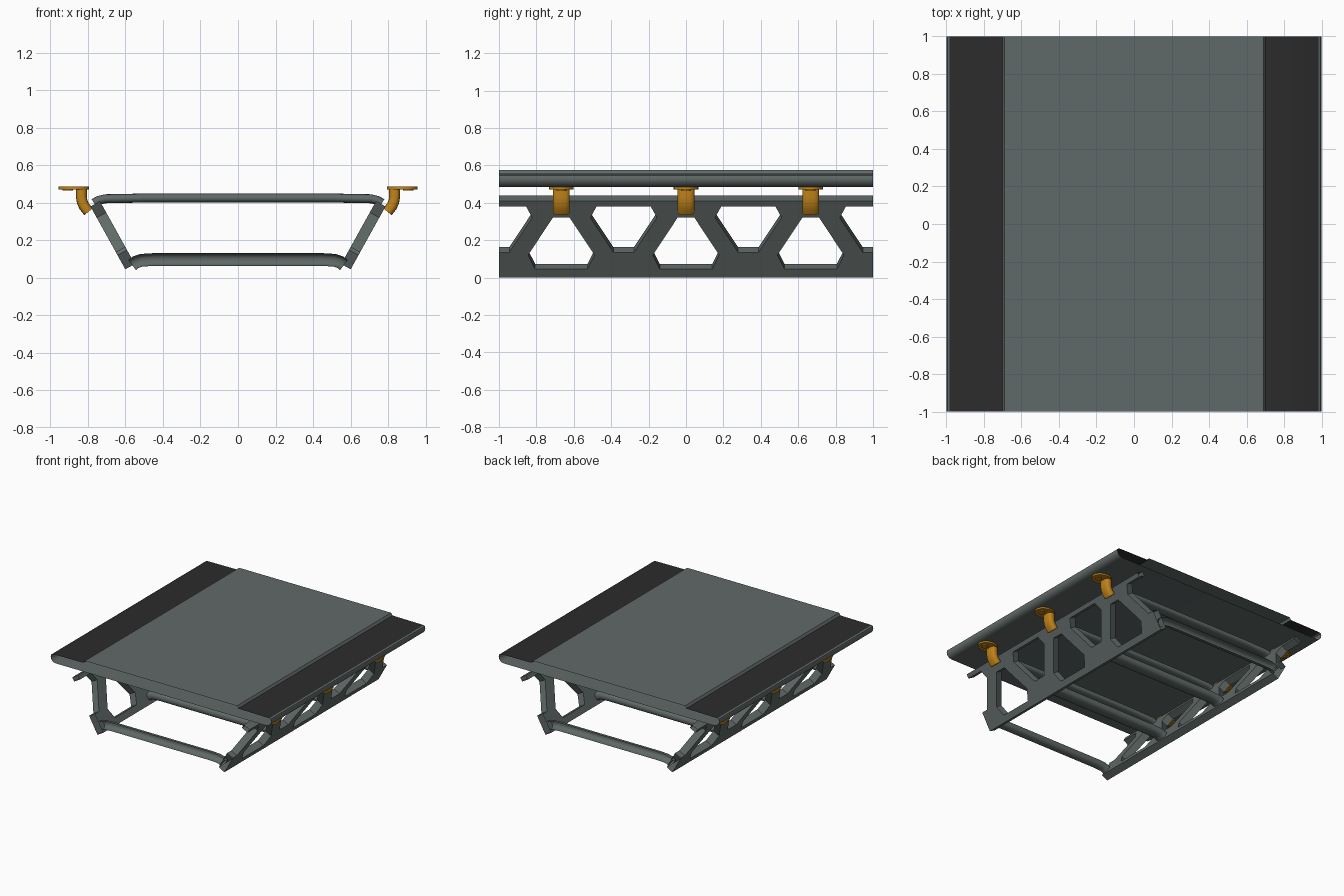
import bpy, bmesh, math
from mathutils import Matrix

if "Cube" in bpy.data.objects:
    bpy.data.objects.remove(bpy.data.objects["Cube"])


def material(name, rgb):
    m = bpy.data.materials.new(name)
    m.diffuse_color = (*rgb, 1)
    m.use_nodes = True
    m.node_tree.nodes["Principled BSDF"].inputs["Base Color"].default_value = m.diffuse_color
    return m


GREY = material("grey_green_metal", (0.118, 0.143, 0.138))
BLACK = material("black_tread", (0.025, 0.025, 0.025))
ORANGE = material("orange_paint", (0.53, 0.23, 0.010))


def finish(bm, name, mats, angle=35):
    me = bpy.data.meshes.new(name)
    bm.to_mesh(me)
    bm.free()
    ob = bpy.data.objects.new(name, me)
    bpy.context.collection.objects.link(ob)
    for m in mats:
        me.materials.append(m)
    bpy.ops.object.select_all(action='DESELECT')
    ob.select_set(True)
    bpy.context.view_layer.objects.active = ob
    bpy.ops.object.shade_smooth_by_angle(angle=math.radians(angle))
    return ob


def mirror_x(ob):
    ob.modifiers.new("mirror", 'MIRROR').use_axis[0] = True


def sweep(bm, path, y0, ry, rn, power=1.0, n=20, a0=0, a1=360, caps=False):
    """Sweep a rounded section along a path in the XZ plane."""
    closed = a1 - a0 == 360
    count = n if closed else n + 1
    rings = []
    for i, (x, z) in enumerate(path):
        xa, za = path[max(i - 1, 0)]
        xb, zb = path[min(i + 1, len(path) - 1)]
        l = math.hypot(xb - xa, zb - za)
        nx, nz = -(zb - za) / l, (xb - xa) / l
        ring = []
        for k in range(count):
            a = math.radians(a0 + (a1 - a0) * k / n)
            c, s = math.cos(a), math.sin(a)
            c = math.copysign(abs(c) ** power, c) * ry
            s = math.copysign(abs(s) ** power, s) * rn
            ring.append(bm.verts.new((x + nx * s, y0 + c, z + nz * s)))
        rings.append(ring)
    for r, q in zip(rings, rings[1:]):
        for k in range(n):
            j = (k + 1) % count
            bm.faces.new((r[k], r[j], q[j], q[k]))
    if caps:
        bm.faces.new(rings[0])
        bm.faces.new(rings[-1])
    if closed:
        bmesh.ops.recalc_face_normals(bm, faces=bm.faces)


def disc(bm, x, y, z, rx, ry, h, n=24):
    mat = Matrix.Translation((x, y, z)) @ Matrix.Diagonal((rx, ry, h, 1))
    bmesh.ops.create_cone(bm, cap_ends=True, segments=n, radius1=1, radius2=1,
                          depth=1, matrix=mat)


# deck: open-ended hollow slab with raised centre and dark tread strips
half = [(0.69, 0.575), (0.702, 0.556), (0.985, 0.553), (0.995, 0.546),
        (1.0, 0.532), (0.998, 0.515), (0.988, 0.498), (0.97, 0.487), (0.95, 0.484)]
prof = half + [(-x, z) for x, z in reversed(half)]
bm = bmesh.new()
ends = [[bm.verts.new((x, y, z)) for x, z in prof] for y in (-1, 1)]
for i in range(len(prof)):
    j = (i + 1) % len(prof)
    f = bm.faces.new((ends[0][i], ends[0][j], ends[1][j], ends[1][i]))
    xc = abs(prof[i][0] + prof[j][0]) / 2
    zc = (prof[i][1] + prof[j][1]) / 2
    f.material_index = 1 if 0.75 < xc < 0.9 and zc > 0.55 else 0
bmesh.ops.recalc_face_normals(bm, faces=bm.faces)
finish(bm, "deck", [GREY, BLACK])

# side truss: leaning plate with chamfered triangular openings, open at its ends
DX, DZ, T = 0.485, 0.874, 0.058
down = [(-0.055, 0.135), (0.055, 0.135), (0.178, 0.32), (0.145, 0.38),
        (-0.145, 0.38), (-0.178, 0.32)]
up = [(-0.045, 0.32), (-0.178, 0.12), (-0.14, 0.045), (0.14, 0.045),
      (0.178, 0.12), (0.045, 0.32)]
notch = [(1, 0.135), (0.945, 0.135), (0.822, 0.32), (0.855, 0.38), (1, 0.38)]
outline = ([(-1, 0), (1, 0)] + notch + [(1, 0.41), (-1, 0.41)]
           + [(-y, z) for y, z in reversed(notch)])
loops = [outline]
loops += [[(y + c, z) for y, z in down] for c in (-1 / 3, 1 / 3)]
loops += [[(y + c, z) for y, z in up] for c in (-2 / 3, 0, 2 / 3)]
cu = bpy.data.curves.new("truss_outline", 'CURVE')
cu.dimensions = '2D'
cu.fill_mode = 'BOTH'
cu.extrude = T / 2
for pts in loops:
    s = cu.splines.new('POLY')
    s.points.add(len(pts) - 1)
    for p, (y, z) in zip(s.points, pts):
        p.co = (y, z / DZ, 0, 1)
    s.use_cyclic_u = True
tmp = bpy.data.objects.new("truss_outline", cu)
bpy.context.collection.objects.link(tmp)
bpy.context.view_layer.update()
me = bpy.data.meshes.new_from_object(tmp.evaluated_get(bpy.context.evaluated_depsgraph_get()))
bm = bmesh.new()
bm.from_mesh(me)
bpy.data.objects.remove(tmp)
bpy.data.meshes.remove(me)
bmesh.ops.remove_doubles(bm, verts=bm.verts, dist=0.0005)
tips = [f for f in bm.faces if all(abs(v.co.x) > 0.999 for v in f.verts)
        and max(v.co.x for v in f.verts) - min(v.co.x for v in f.verts) < 0.01]
bmesh.ops.delete(bm, geom=tips, context='FACES')
bmesh.ops.recalc_face_normals(bm, faces=bm.faces)
bm.transform(Matrix(((0, DX, DZ, 0.576 - DZ * T / 2), (1, 0, 0, 0),
                     (0, DZ, -DX, DX * T / 2), (0, 0, 0, 1))))
for f in bm.faces:
    f.material_index = 0
mirror_x(finish(bm, "side_truss", [GREY], 20))


def both(path):
    return [(-x, z) for x, z in path] + list(reversed(path))


# lower crossbars: two whole, two half ones at the open ends
low = both([(0.565, 0.068), (0.545, 0.083), (0.515, 0.093), (0.45, 0.097)])
bm = bmesh.new()
for y in (-1 / 3, 1 / 3):
    sweep(bm, low, y, 0.052, 0.034, 0.8)
finish(bm, "lower_crossbars", [GREY])
bm = bmesh.new()
sweep(bm, low, -1, 0.052, 0.034, 0.8, 10, -90, 90)
sweep(bm, low, 1, 0.052, 0.034, 0.8, 10, 90, 270)
finish(bm, "end_crossbars", [GREY])

# upper crossbars
top = both([(0.768, 0.398), (0.745, 0.412), (0.71, 0.421), (0.5, 0.425)])
bm = bmesh.new()
for y in (-2 / 3, 0, 2 / 3):
    sweep(bm, top, y, 0.045, 0.024, 0.8)
finish(bm, "upper_crossbars", [GREY])

# orange brackets: bent arm, oval flange and bolt
bm = bmesh.new()
arm = [(0.835, 0.475), (0.835, 0.43), (0.831, 0.405), (0.82, 0.38), (0.797, 0.352)]
for y in (-2 / 3, 0, 2 / 3):
    sweep(bm, arm, y, 0.045, 0.029, 0.7, caps=True)
for y in (-2 / 3, 0, 2 / 3):
    disc(bm, 0.875, y, 0.479, 0.081, 0.066, 0.016)
    disc(bm, 0.908, y, 0.468, 0.027, 0.027, 0.008, 12)
mirror_x(finish(bm, "mounting_brackets", [ORANGE]))
